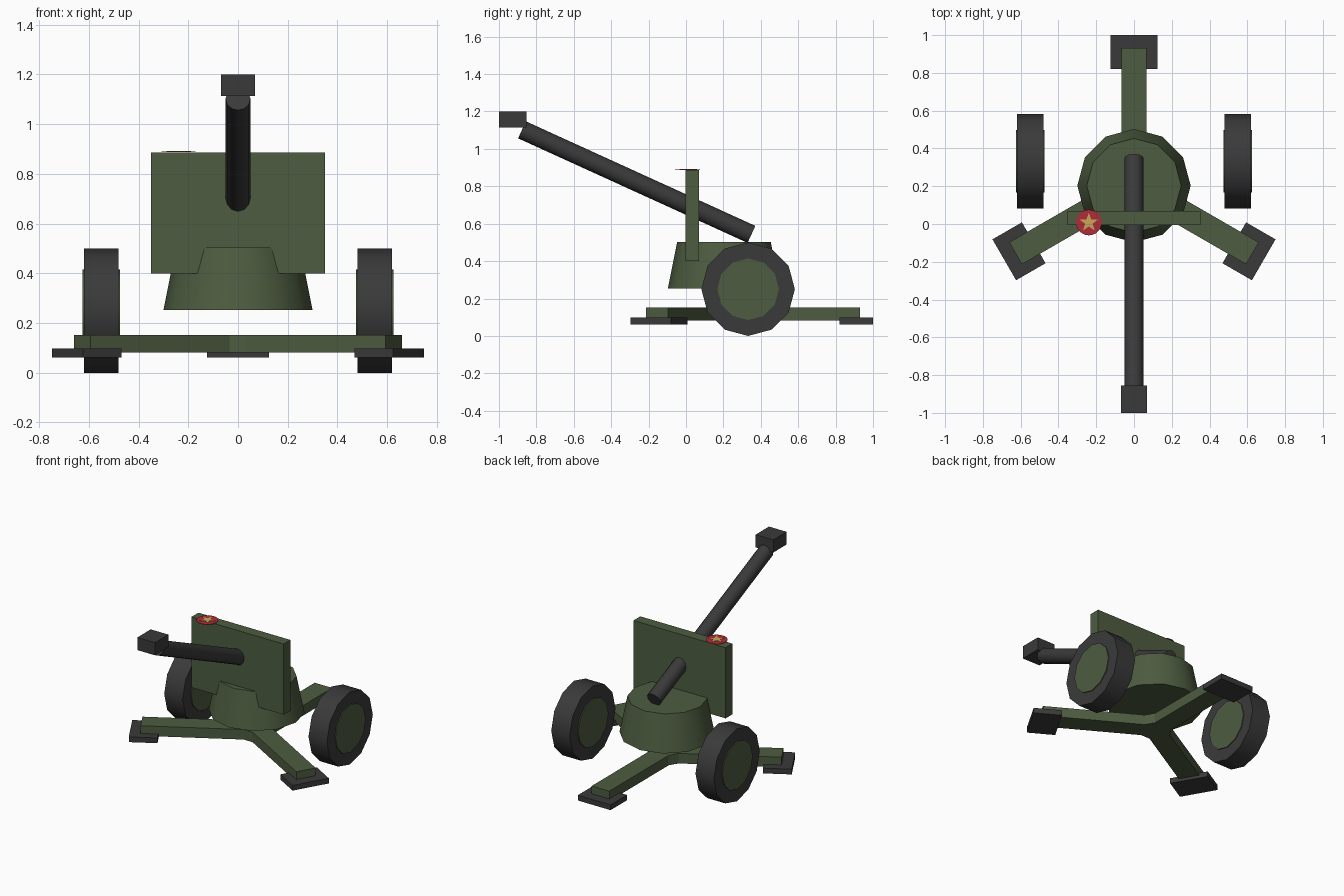
import bpy, bmesh, math
from mathutils import Matrix, Vector

cube = bpy.data.objects.get("Cube")
if cube:
    bpy.data.objects.remove(cube, do_unlink=True)


def material(name, color):
    m = bpy.data.materials.new(name)
    m.use_nodes = True
    m.diffuse_color = (*color, 1)
    bsdf = next(n for n in m.node_tree.nodes if n.type == 'BSDF_PRINCIPLED')
    bsdf.inputs["Base Color"].default_value = (*color, 1)
    bsdf.inputs["Roughness"].default_value = 0.8
    return m


green = material("army green", (0.075, 0.107, 0.051))
grey = material("dark grey", (0.042, 0.042, 0.042))
red = material("badge red", (0.43, 0.025, 0.04))
gold = material("badge gold", (0.6, 0.38, 0.1))


def finish(name, bm, mat):
    bmesh.ops.recalc_face_normals(bm, faces=bm.faces[:])
    me = bpy.data.meshes.new(name)
    bm.to_mesh(me)
    bm.free()
    me.materials.append(mat)
    ob = bpy.data.objects.new(name, me)
    bpy.context.scene.collection.objects.link(ob)
    return ob


def box(name, center, size, mat, rot=Matrix()):
    bm = bmesh.new()
    bmesh.ops.create_cube(bm, size=1)
    bm.transform(Matrix.Translation(center) @ rot @ Matrix.Diagonal((*size, 1)))
    return finish(name, bm, mat)


def tube(name, start, end, r1, r2, mat, sides=12, spin=0.0):
    """Capped cylinder or cone between two points, smooth sides and flat caps."""
    start, end = Vector(start), Vector(end)
    axis = end - start
    bm = bmesh.new()
    bmesh.ops.create_cone(bm, cap_ends=True, segments=sides, radius1=r1,
                          radius2=r2, depth=axis.length)
    for f in bm.faces:
        f.smooth = len(f.verts) == 4
    turn = axis.to_track_quat('Z', 'Y').to_matrix().to_4x4()
    bm.transform(Matrix.Translation((start + end) / 2) @ turn @ Matrix.Rotation(spin, 4, 'Z'))
    return finish(name, bm, mat)


def prism(name, points, z0, z1, mat):
    bm = bmesh.new()
    face = bm.faces.new([bm.verts.new((x, y, z0)) for x, y in points])
    ext = bmesh.ops.extrude_face_region(bm, geom=[face])
    verts = [g for g in ext["geom"] if isinstance(g, bmesh.types.BMVert)]
    bmesh.ops.translate(bm, verts=verts, vec=(0, 0, z1 - z0))
    return finish(name, bm, mat)


# Three-armed carriage as one outline, with a foot under each arm
hub_y = 0.207
half, inner, outer = 0.067, 0.078, 0.724
outline = []
for k, side in enumerate(("rear", "right", "left")):
    rot = Matrix.Rotation(k * math.tau / 3, 4, 'Z')
    for x, y in ((half, inner), (half, outer), (-half, outer), (-half, inner)):
        p = rot @ Vector((x, y, 0))
        outline.append((p.x, p.y + hub_y))
    foot = rot @ Vector((0, 0.703, 0)) + Vector((0, hub_y, 0.08))
    box(side + "_foot", foot, (0.25, 0.18, 0.036), grey, rot)
prism("carriage_legs", outline, 0.082, 0.151, green)

# Tapered turntable and shield plate
tube("turntable", (0, 0.203, 0.253), (0, 0.203, 0.503), 0.3, 0.25, green)
box("shield", (0, 0.033, 0.643), (0.702, 0.074, 0.487), green)

# Barrel with block muzzle
tube("barrel", (0, 0.35, 0.543), (0, -0.877, 1.102), 0.05, 0.05, grey)
box("muzzle", (0, -0.927, 1.157), (0.135, 0.146, 0.087), grey)

# Wheels: dark tyre and a slightly prouder green hub
for side, s in (("left", 1), ("right", -1)):
    for part, width, r, mat in (("tyre", 0.07, 0.25, grey), ("hub", 0.076, 0.165, green)):
        tube(f"{side}_{part}", (s * 0.55 - width, 0.332, 0.25),
             (s * 0.55 + width, 0.332, 0.25), r, r, mat)

# Flat round badge with a five-pointed star on the shield's top edge
bx, by, top = -0.239, 0.008, 0.888
tube("badge_disc", (bx, by, top), (bx, by, top + 0.003), 0.068, 0.068, red, 24)
star = []
for i in range(10):
    a = math.pi / 2 + i * math.pi / 5
    r = 0.021 if i % 2 else 0.052
    star.append((bx + r * math.cos(a), by + r * math.sin(a)))
prism("badge_star", star, top + 0.002, top + 0.005, gold)
